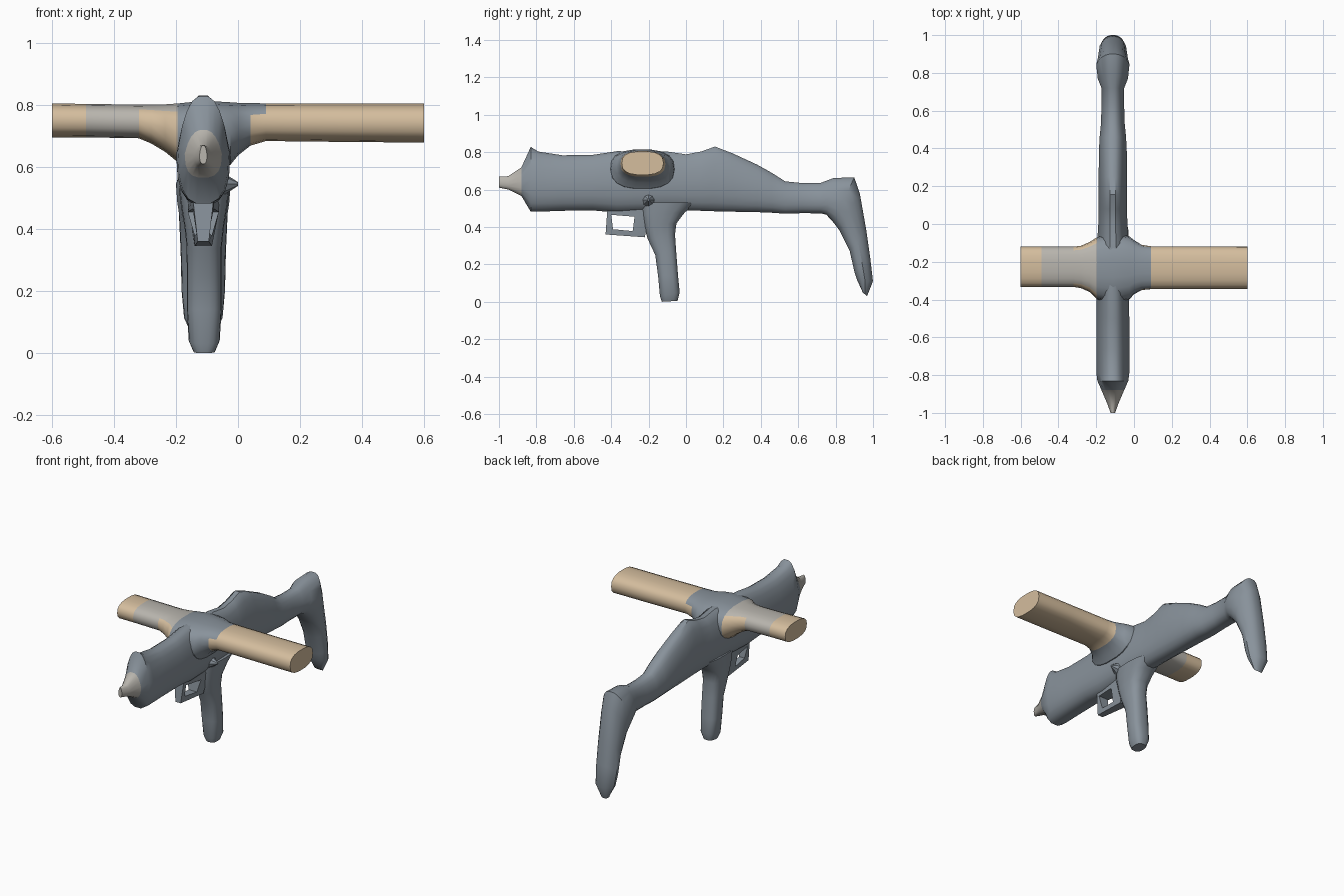
import bpy, bmesh, math
from mathutils import Vector

if "Cube" in bpy.data.objects:
    bpy.data.objects.remove(bpy.data.objects["Cube"])

CX = -0.112  # centre plane of the gun body


def material(name, rgb):
    m = bpy.data.materials.new(name)
    m.diffuse_color = (*rgb, 1)
    m.use_nodes = True
    m.node_tree.nodes["Principled BSDF"].inputs["Base Color"].default_value = m.diffuse_color
    return m


SLATE = material("slate", (0.25, 0.29, 0.33))
TAN = material("tan", (0.66, 0.51, 0.34))
PALE = material("pale", (0.48, 0.46, 0.42))


def finish(name, bm, mats, pick=None, angle=35):
    bmesh.ops.recalc_face_normals(bm, faces=bm.faces)
    if pick:
        for f in bm.faces:
            f.material_index = pick(f.calc_center_median())
    me = bpy.data.meshes.new(name)
    bm.to_mesh(me)
    bm.free()
    for m in mats:
        me.materials.append(m)
    ob = bpy.data.objects.new(name, me)
    bpy.context.collection.objects.link(ob)
    bpy.ops.object.select_all(action='DESELECT')
    ob.select_set(True)
    bpy.context.view_layer.objects.active = ob
    bpy.ops.object.shade_smooth_by_angle(angle=math.radians(angle))
    return ob


def loft(name, rings, mats, pick=None, sides=18, power=2.7, taper=0.0):
    """Skin over rounded sections given as (centre, half u, half v)."""
    bm = bmesh.new()
    loops = []
    for c, u, v in rings:
        loop = []
        for i in range(sides):
            a = 2 * math.pi * i / sides
            p = math.copysign(abs(math.cos(a)) ** (2 / power), math.cos(a))
            q = math.copysign(abs(math.sin(a)) ** (2 / power), math.sin(a))
            loop.append(bm.verts.new(c + u * p * (1 - taper * max(q, 0)) + v * q))
        loops.append(loop)
    for a, b in zip(loops, loops[1:]):
        for i in range(sides):
            j = (i + 1) % sides
            bm.faces.new((a[i], a[j], b[j], b[i]))
    bm.faces.new(loops[0])
    bm.faces.new(loops[-1])
    return finish(name, bm, mats, pick)


def side_rings(rows, cx=CX):
    """Rows of (y, z) upper point, (y, z) lower point, half width."""
    out = []
    for y1, z1, y2, z2, w in rows:
        a, b = Vector((cx, y1, z1)), Vector((cx, y2, z2))
        out.append(((a + b) / 2, Vector((w, 0, 0)), (a - b) / 2))
    return out


# Receiver, with pale muzzle
body = [(-1.0, .67, .61, .012), (-.95, .672, .60, .03), (-.88, .72, .565, .06),
        (-.83, .83, .48, .082), (-.79, .805, .48, .087), (-.66, .785, .485, .087),
        (-.5, .787, .487, .087), (-.37, .807, .475, .085), (-.1, .805, .485, .083),
        (0, .79, .487, .077), (.08, .805, .485, .075), (.155, .832, .482, .075),
        (.25, .795, .48, .075), (.38, .735, .478, .074), (.46, .69, .475, .07),
        (.53, .645, .47, .063), (.62, .636, .473, .06)]
rows = [(y, t, y, b, w) for y, t, b, w in body]
# Shoulder stock continues the same skin, turning downwards
rows += [(.72, .637, .72, .472, .06), (.79, .663, .75, .465, .08), (.90, .667, .79, .42, .088),
         (.93, .58, .82, .38, .08), (.965, .38, .875, .27, .073), (.985, .24, .90, .16, .07),
         (1.0, .11, .915, .115, .062), (.968, .03, .945, .05, .028)]
loft("receiver_and_stock", side_rings(rows), [SLATE, PALE],
     lambda c: int(c.y < -.87), taper=.3)

# Pistol grip
grip = [(-.25, .53, .06, .53, .082), (-.24, .47, -.005, .478, .075),
        (-.225, .40, -.05, .42, .064), (-.205, .335, -.058, .36, .057),
        (-.165, .25, -.052, .27, .056), (-.15, .14, -.042, .14, .056),
        (-.14, .03, -.033, .05, .05), (-.13, .0, -.045, .005, .034)]
loft("grip", side_rings(grip, -.109), [SLATE])

# Trigger guard: a closed frame, narrower along its lower edge
outer = [(-.42, .50), (-.43, .36), (-.22, .345), (-.19, .50)]
inner = [(-.40, .465), (-.39, .388), (-.285, .378), (-.275, .455)]
half = [.034, .018, .028, .05]
bm = bmesh.new()
corners = [[bm.verts.new((CX + s * w, *p)) for p, s in ((o, -1), (o, 1), (i, 1), (i, -1))]
           for o, i, w in zip(outer, inner, half)]
for n in range(4):
    a, b = corners[n], corners[(n + 1) % 4]
    for k in range(4):
        m = (k + 1) % 4
        bm.faces.new((a[k], a[m], b[m], b[k]))
finish("trigger_guard", bm, [SLATE])

# Cross bar, flaring where it meets the receiver
bar = [(-.60, -.333, -.12, .695, .806), (-.49, -.333, -.12, .695, .804),
       (-.32, -.333, -.12, .692, .802), (-.28, -.34, -.115, .675, .802),
       (-.235, -.36, -.095, .648, .803), (-.195, -.40, -.07, .615, .806),
       (-.11, -.42, -.05, .59, .815), (-.025, -.40, -.065, .605, .81),
       (.0, -.372, -.085, .636, .808), (.04, -.35, -.11, .668, .807),
       (.09, -.345, -.118, .683, .806), (.35, -.344, -.119, .68, .805),
       (.60, -.344, -.12, .678, .805)]
rings = [(Vector((x, (a + b) / 2, (c + d) / 2)), Vector((0, (b - a) / 2, 0)),
          Vector((0, 0, (d - c) / 2))) for x, a, b, c, d in bar]


def bar_colour(c):
    if -.21 < c.x < .04 or (c.x < .09 and c.x > 0 and c.z > .77):
        return 1
    if -.49 < c.x < -.32 or (-.33 < c.x < -.2 and c.z > .785):
        return 2
    return 0


loft("cross_bar", rings, [TAN, SLATE, PALE], bar_colour, power=2.6)

# Small stud on the right side
bm = bmesh.new()
bmesh.ops.create_cone(bm, cap_ends=True, segments=8, radius1=.045, radius2=.006, depth=.06)
for v in bm.verts:
    v.co = Vector((v.co.z - .03, v.co.x - .2, v.co.y + .545))
finish("side_stud", bm, [SLATE])
